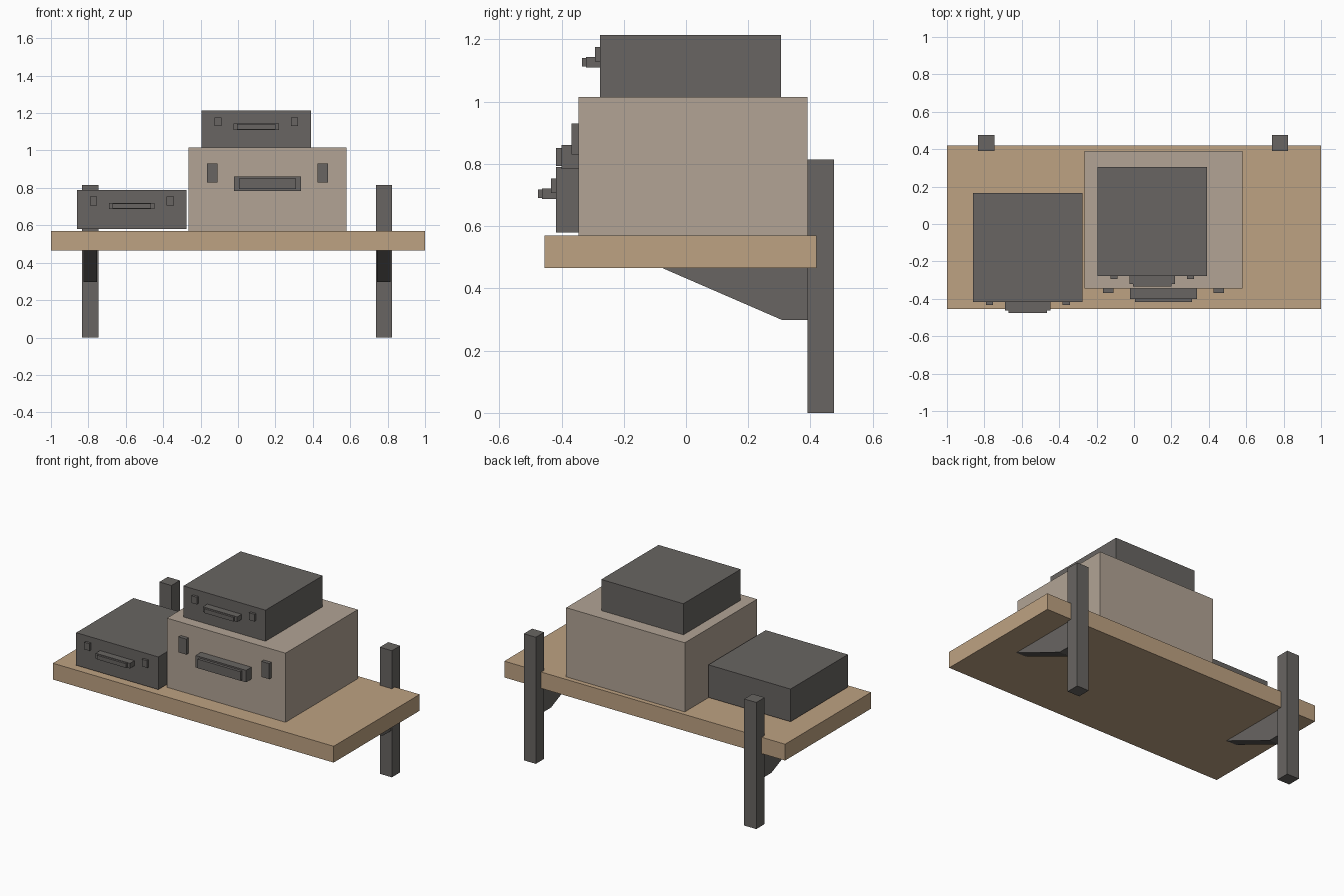
import bpy

cube = bpy.data.objects.get("Cube")
if cube:
    bpy.data.objects.remove(cube, do_unlink=True)


def material(name, rgb):
    mat = bpy.data.materials.new(name)
    mat.use_nodes = True
    color = (*rgb, 1)
    mat.diffuse_color = color
    mat.node_tree.nodes["Principled BSDF"].inputs["Base Color"].default_value = color
    return mat


dark = material("dark grey", (0.138, 0.130, 0.122))
wood = material("tan wood", (0.515, 0.362, 0.223))
beige = material("beige", (0.445, 0.371, 0.301))


def prism(name, profile, x0, x1, mat):
    """Extrude a (y, z) outline from x0 to x1."""
    n = len(profile)
    verts = [(x, y, z) for x in (x0, x1) for y, z in profile]
    faces = [tuple(reversed(range(n))), tuple(range(n, 2 * n))]
    faces += [(i, (i + 1) % n, n + (i + 1) % n, n + i) for i in range(n)]
    mesh = bpy.data.meshes.new(name)
    mesh.from_pydata(verts, [], faces)
    mesh.materials.append(mat)
    obj = bpy.data.objects.new(name, mesh)
    bpy.context.collection.objects.link(obj)
    return obj


def box(name, x, y, z, mat):
    outline = [(y[0], z[0]), (y[1], z[0]), (y[1], z[1]), (y[0], z[1])]
    return prism(name, outline, x[0], x[1], mat)


def case(name, x, y, z, mat, s, fit_z, latch_x):
    """Suitcase with two latches and a stepped handle on its front."""
    box(name, x, y, z, mat)
    cx, front = sum(x) / 2, y[0]
    hz, lz = fit_z

    def fitting(part, mid, half_w, depth0, depth1, mid_z, half_h):
        box(f"{name}_{part}", (mid - half_w, mid + half_w),
            (front - depth1, front - depth0),
            (mid_z - half_h, mid_z + half_h), dark)

    for side, sign in (("left", 1), ("right", -1)):
        fitting(f"{side}_latch", cx + sign * latch_x, 0.028 * s, 0,
                0.0235 * s, lz, 0.05 * s if s == 1 else 0.023)
    fitting("handle", cx, 0.18 * s, 0, 0.055 if s == 1 else 0.045, hz, 0.0385 * s if s == 1 else 0.0165)
    fitting("grip", cx, 0.152 * s, 0.055 if s == 1 else 0.045,
            0.073 if s == 1 else 0.058, hz, 0.029 if s == 1 else 0.0135)


# Shelf board
box("shelf_board", (-1, 1), (-0.455, 0.42), (0.465, 0.57), wood)

# Wall posts and angled brackets
bracket = [(-0.075, 0.465), (0.31, 0.298), (0.39, 0.298), (0.39, 0.465)]
for side, cx in (("left", 0.78), ("right", -0.79)):
    box(f"{side}_post", (cx - 0.043, cx + 0.043), (0.39, 0.475), (0, 0.815), dark)
    prism(f"{side}_bracket", bracket, cx - 0.036, cx + 0.036, dark)

# Stacked suitcases
case("large_case", (-0.265, 0.58), (-0.345, 0.39), (0.57, 1.015), beige,
     1, (0.822, 0.88), 0.295)
case("top_case", (-0.195, 0.39), (-0.277, 0.305), (1.015, 1.215), dark,
     0.68, (1.127, 1.153), 0.205)
case("side_case", (-0.86, -0.275), (-0.418, 0.165), (0.58, 0.79), dark,
     0.68, (0.704, 0.73), 0.205)
